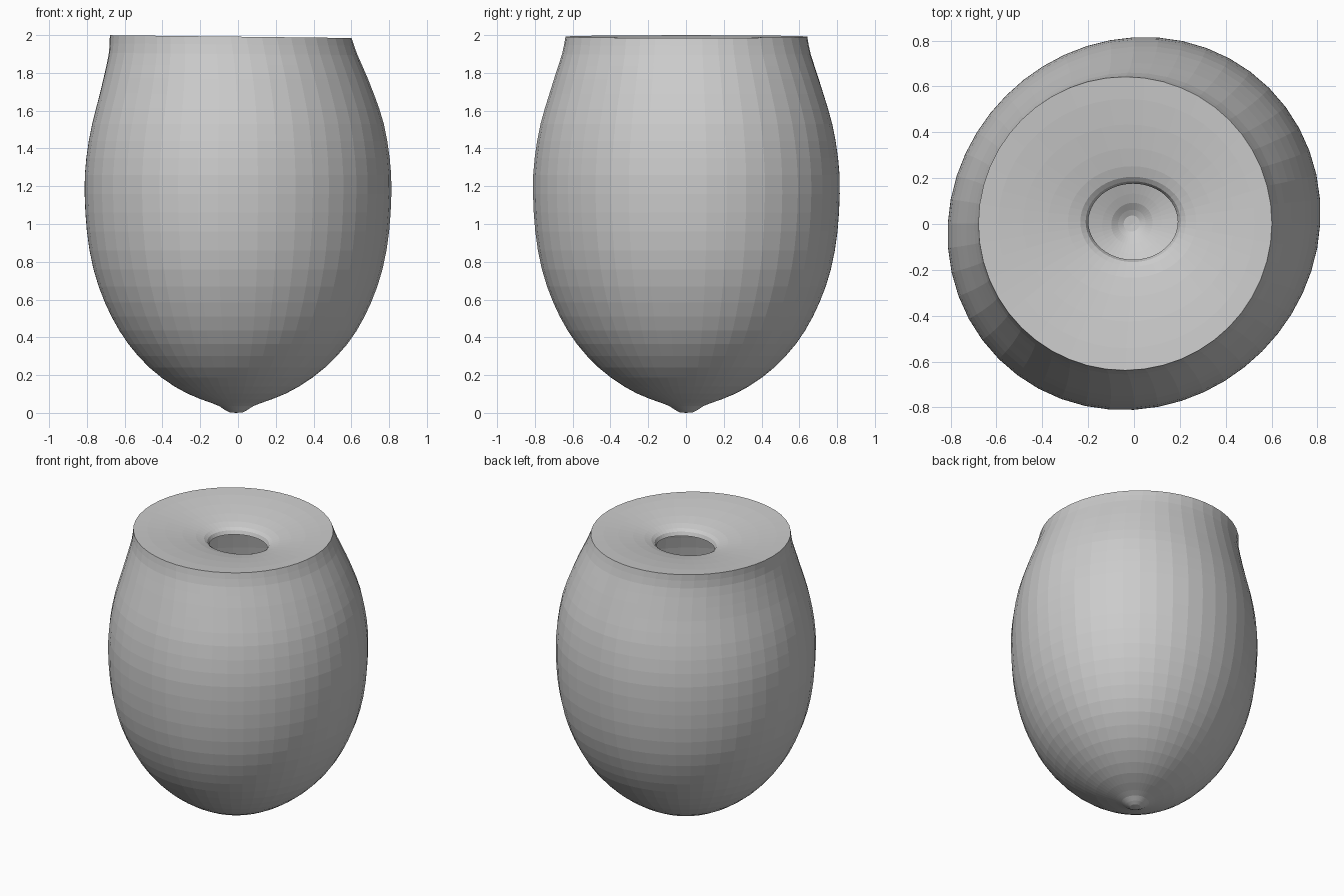
import bpy, bmesh
from math import cos, sin, tau

SEG = 48

# Outer wall, bottom nub to rim: (radius, height)
WALL = [(0.035, 0.003), (0.06, 0.016), (0.09, 0.036), (0.13, 0.052), (0.19, 0.073),
        (0.26, 0.102), (0.33, 0.14), (0.40, 0.187), (0.465, 0.24), (0.525, 0.30),
        (0.58, 0.365), (0.628, 0.435), (0.67, 0.51), (0.705, 0.585), (0.738, 0.67),
        (0.765, 0.76), (0.786, 0.86), (0.80, 0.96), (0.808, 1.06), (0.812, 1.16),
        (0.811, 1.26), (0.803, 1.35), (0.79, 1.44), (0.772, 1.53), (0.75, 1.61),
        (0.725, 1.69), (0.70, 1.77), (0.677, 1.84), (0.658, 1.90), (0.647, 1.95),
        (0.64, 1.992)]
# Dished top falling to the rolled lip of the central hole
TOP = [(0.56, 1.985), (0.46, 1.972), (0.36, 1.956), (0.28, 1.94), (0.23, 1.925),
       (0.207, 1.91), (0.195, 1.885)]


def ring(bm, r, z, centre_x, centre_y, tilt, oval, x_stretch=1.0, y_stretch=1.0):
    verts = []
    for i in range(SEG):
        a = tau * i / SEG
        rr = r * (1 + oval * sin(2 * a))   # slightly wider along the diagonal
        x, y = rr * cos(a) * x_stretch, rr * sin(a) * y_stretch
        verts.append(bm.verts.new((centre_x + x, centre_y + y, z - tilt * x)))
    return verts


bm = bmesh.new()
rings = []
# Wall leans a little to the left near the neck
for r, z in WALL:
    t = max(0.0, (z - 1.5) / 0.5) ** 2
    lean = -0.04 * t - 0.01 * max(0.0, 1 - z / 0.4)
    rings.append(ring(bm, r, z, lean, 0.002, 0.012 * t, 0.028 * (1 - min(t, 1))))
# Top recentres on the slightly oval hole
for r, z in TOP:
    k = min(1.0, (0.64 - r) / 0.41)
    rings.append(ring(bm, r, z, -0.04 + 0.036 * k, 0.01 * k, 0.012 * (1 - k), 0,
                      1.0, 1 - 0.15 * k))

# Skin the rings and close the nub
for a, b in zip(rings, rings[1:]):
    for i in range(SEG):
        j = (i + 1) % SEG
        bm.faces.new((a[i], a[j], b[j], b[i]))
tip = bm.verts.new((-0.01, 0, 0))
for i in range(SEG):
    bm.faces.new((tip, rings[0][(i + 1) % SEG], rings[0][i]))

mesh = bpy.data.meshes.new("hollow_shell")
bm.to_mesh(mesh)
bm.free()
shell = bpy.data.objects.new("hollow_shell", mesh)
bpy.context.collection.objects.link(shell)
